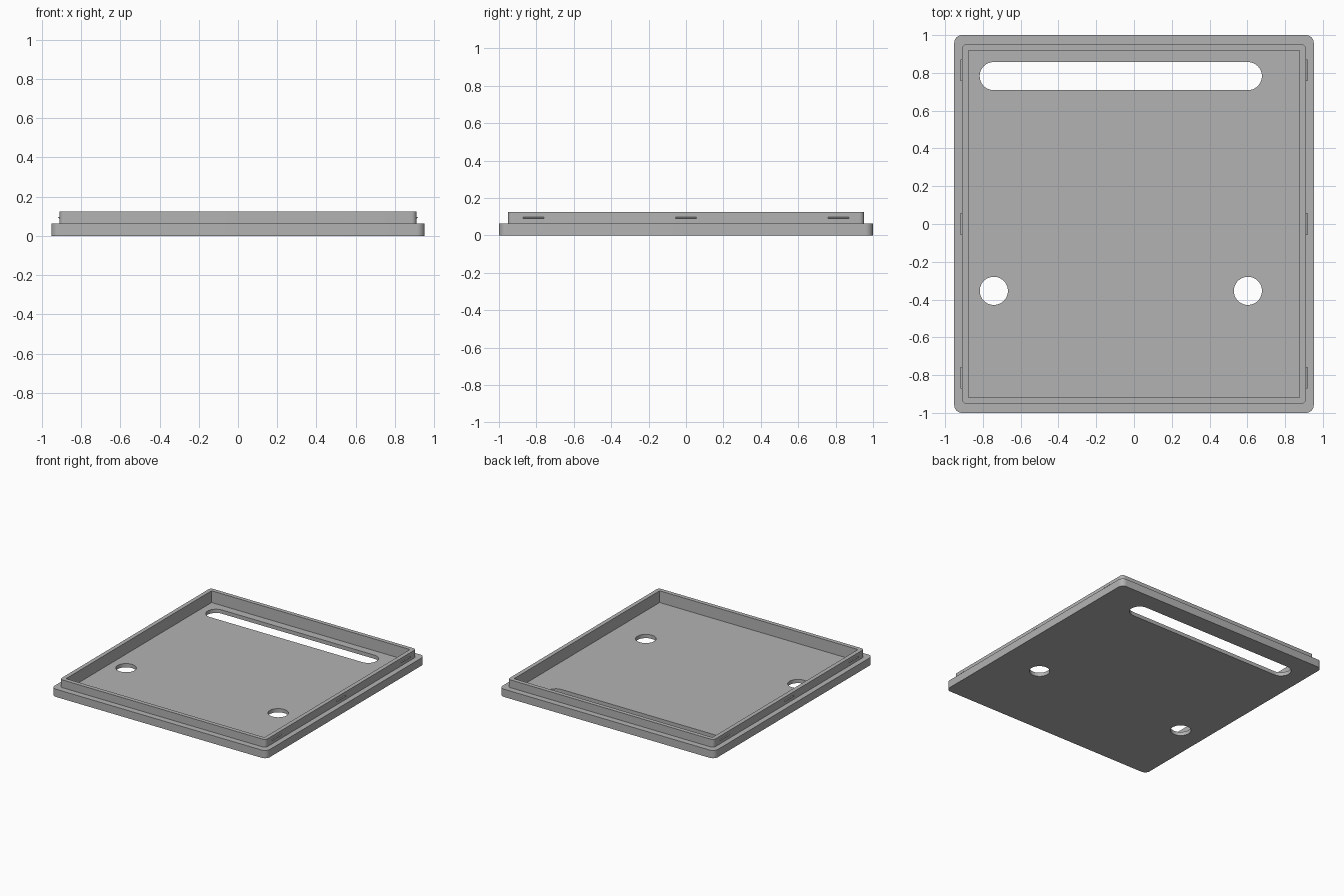
import bpy, bmesh, math

if "Cube" in bpy.data.objects:
    bpy.data.objects.remove(bpy.data.objects["Cube"])

grey = bpy.data.materials.new("mid grey")
grey.diffuse_color = (0.45, 0.45, 0.45, 1)
grey.use_nodes = True
grey.node_tree.nodes["Principled BSDF"].inputs["Base Color"].default_value = grey.diffuse_color


def rounded(cx, cy, hx, hy, r, seg):
    """Outline of a rectangle with rounded corners, counter-clockwise."""
    if r == 0:
        return [(cx + sx * hx, cy + sy * hy) for sx, sy in ((1, 1), (-1, 1), (-1, -1), (1, -1))]
    pts = []
    for q, (sx, sy) in enumerate(((1, 1), (-1, 1), (-1, -1), (1, -1))):
        for i in range(seg + 1):
            a = math.pi / 2 * (q + i / seg)
            pts.append((cx + sx * (hx - r) + r * math.cos(a),
                        cy + sy * (hy - r) + r * math.sin(a)))
    return pts


def prism(name, outline, z0, z1):
    """Extrude an outline from z0 to z1."""
    bm = bmesh.new()
    face = bm.faces.new([bm.verts.new((x, y, z0)) for x, y in outline])
    top = bmesh.ops.extrude_face_region(bm, geom=[face])["geom"]
    for v in top:
        if isinstance(v, bmesh.types.BMVert):
            v.co.z = z1
    bmesh.ops.remove_doubles(bm, verts=bm.verts, dist=1e-5)
    bmesh.ops.recalc_face_normals(bm, faces=bm.faces)
    mesh = bpy.data.meshes.new(name)
    bm.to_mesh(mesh)
    bm.free()
    mesh.materials.append(grey)
    ob = bpy.data.objects.new(name, mesh)
    bpy.context.collection.objects.link(ob)
    return ob


def combine(target, tool, operation):
    """Apply a boolean and remove the helper."""
    mod = target.modifiers.new("cut", "BOOLEAN")
    mod.object, mod.operation, mod.solver = tool, operation, "EXACT"
    bpy.context.view_layer.objects.active = target
    bpy.ops.object.modifier_apply(modifier=mod.name)
    bpy.data.objects.remove(tool)


# Base plate with a raised, inset rim
FLOOR, STEP, TOP = 0.03, 0.062, 0.124
tray = prism("lid_tray", rounded(0, 0, 0.952, 1.0, 0.042, 8), 0, STEP)
combine(tray, prism("rim", rounded(0, 0, 0.91, 0.952, 0.025, 8), 0.045, TOP), "UNION")

# Square-cornered hollow inside the rim
combine(tray, prism("hollow", rounded(0, 0, 0.877, 0.919, 0, 1), FLOOR, 0.3), "DIFFERENCE")

# Long slot and two round holes through the floor
R = 0.0745
combine(tray, prism("slot", rounded(-0.07, 0.783, 0.747, R, R, 12), -0.1, 0.2), "DIFFERENCE")
for x in (-0.742, 0.603):
    combine(tray, prism("hole", rounded(x, -0.354, R, R, R, 12), -0.1, 0.2), "DIFFERENCE")

bpy.ops.object.select_all(action="DESELECT")
tray.select_set(True)
bpy.context.view_layer.objects.active = tray
bpy.ops.object.shade_smooth_by_angle(angle=math.radians(30))

# Small wedge-shaped snap ridges on both long sides of the rim
for side, label in ((-1, "left"), (1, "right")):
    for i, y in enumerate((-0.815, 0, 0.815)):
        wedge = [(0.905, -0.0065), (0.918, 0), (0.905, 0.0065)]
        ridge = prism(f"snap_ridge_{label}_{i + 1}", wedge, -0.057, 0.057)
        for v in ridge.data.vertices:
            px, pz, py = v.co
            v.co = (side * px, y + py, 0.093 + pz)
        if side == 1:
            ridge.data.flip_normals()
